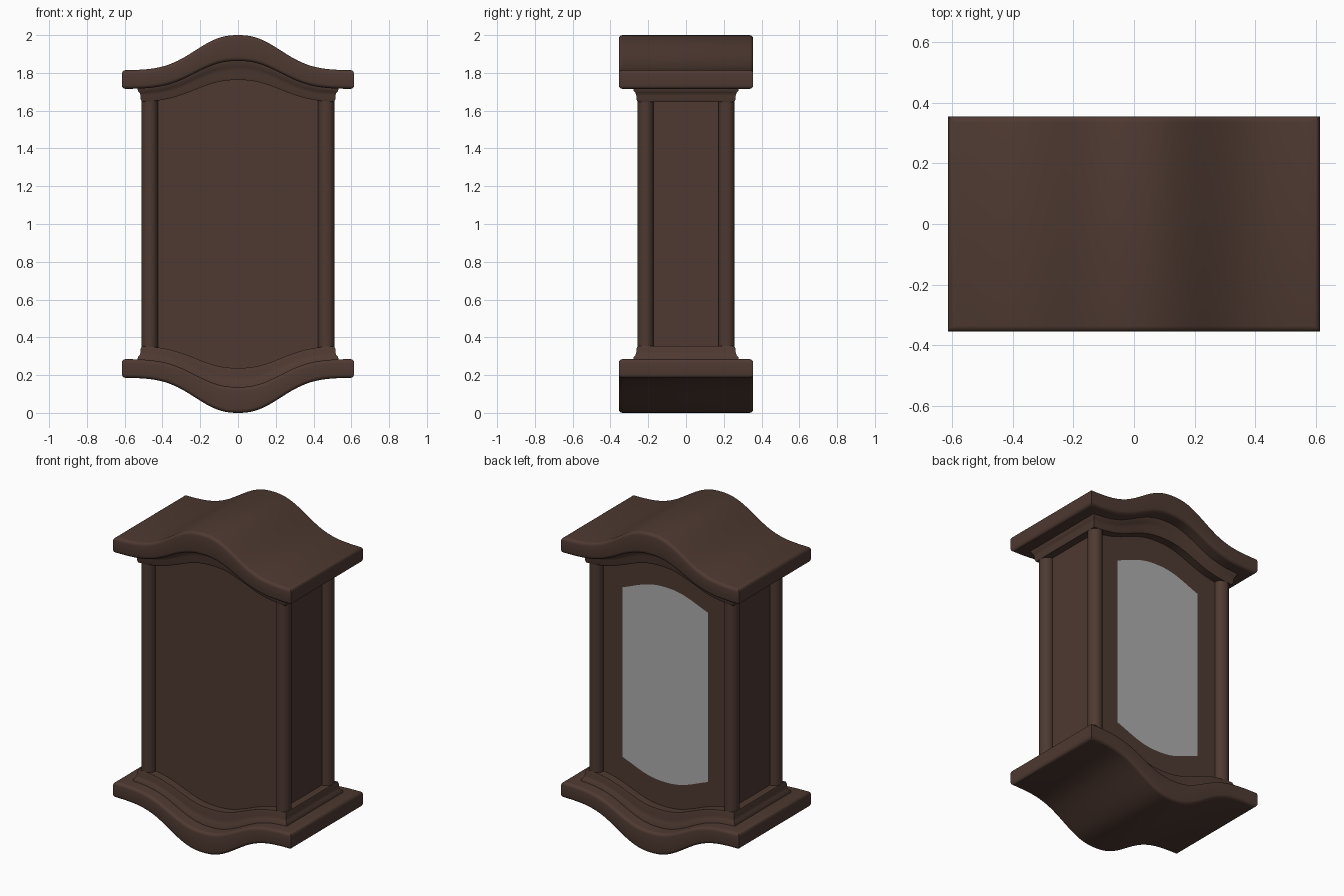
import bpy, bmesh, math

if "Cube" in bpy.data.objects:
    bpy.data.objects.remove(bpy.data.objects["Cube"])


def material(name, colour):
    m = bpy.data.materials.new(name)
    m.use_nodes = True
    m.diffuse_color = (*colour, 1)
    m.node_tree.nodes["Principled BSDF"].inputs["Base Color"].default_value = (*colour, 1)
    return m


WOOD = material("dark_wood", (0.076, 0.041, 0.031))
GLASS = material("grey_glass", (0.42, 0.42, 0.42))
HALF = 28  # segments on each side of the centre line


def finish(bm, name, materials):
    bmesh.ops.recalc_face_normals(bm, faces=bm.faces)
    mesh = bpy.data.meshes.new(name)
    bm.to_mesh(mesh)
    bm.free()
    for m in materials:
        mesh.materials.append(m)
    obj = bpy.data.objects.new(name, mesh)
    bpy.context.collection.objects.link(obj)
    bpy.ops.object.select_all(action="DESELECT")
    obj.select_set(True)
    bpy.context.view_layer.objects.active = obj
    bpy.ops.object.shade_smooth_by_angle(angle=math.radians(40))
    return obj


def bump(x):
    """Bell-shaped arch, one at the centre and zero at the ends."""
    return math.exp(-abs(x / 0.285) ** 2.4)


def arched_stack(name, levels, flip=False, window=None):
    """Stack rectangular rings (half x, half y, end z, centre z) bent along the arch."""
    bm = bmesh.new()
    rings = []
    for hx, hy, z_end, z_mid in levels:
        ring = []
        for side in (-1, 1):
            row = []
            for i in range(-HALF, HALF + 1):
                x = hx * i / HALF
                z = z_end + (z_mid - z_end) * bump(x)
                row.append(bm.verts.new((x, side * hy, 2 - z if flip else z)))
            ring.append(row)
        rings.append(ring)
    for n, (a, b) in enumerate(zip(rings, rings[1:])):
        for side in (0, 1):
            for i in range(2 * HALF):
                f = bm.faces.new((a[side][i], a[side][i + 1], b[side][i + 1], b[side][i]))
                # glazed opening in the back face
                if window and side == 1 and n == 1 and abs(i + 0.5 - HALF) < window:
                    f.material_index = 1
        for end in (0, -1):
            bm.faces.new((a[0][end], a[1][end], b[1][end], b[0][end]))
    for ring in (rings[0], rings[-1]):
        for i in range(2 * HALF):
            bm.faces.new((ring[0][i], ring[0][i + 1], ring[1][i + 1], ring[1][i]))
    return finish(bm, name, [WOOD, GLASS] if window else [WOOD])


# Slab with rounded rims, and the cove moulding beneath it
R = 0.02
rim = [(R * (1 - math.sin(a)), R * (1 - math.cos(a)))
       for a in (math.pi / 2 * k / 4 for k in range(5))]
slab = [(0.615 - d, 0.356 - d, 1.814 - h, 2.0 - h) for d, h in rim]
slab += [(0.615 - d, 0.356 - d, 1.715 + h, 1.863 + h) for d, h in reversed(rim)]

cove = [(0.532, 0.279, 0), (0.53, 0.277, 0.015), (0.521, 0.268, 0.025),
        (0.516, 0.263, 0.04), (0.515, 0.262, 0.06), (0.51, 0.257, 0.073)]
moulding = [(hx, hy, 1.718 - t, 1.866 - 1.42 * t) for hx, hy, t in cove]

for place, flip in (("top", False), ("bottom", True)):
    arched_stack(place + "_slab", slab, flip)
    arched_stack(place + "_moulding", moulding, flip)

# Cabinet body with an arched window in the back
BX, BY = 0.46, 0.207
arched_stack("cabinet_body", [(BX, BY, 0.32, 0.18), (BX, BY, 0.51, 0.39),
                              (BX, BY, 1.49, 1.61), (BX, BY, 1.68, 1.82)], window=18)

# Round corner columns
for sx, x_name in ((-1, "right"), (1, "left")):
    for sy, y_name in ((-1, "front"), (1, "back")):
        bm = bmesh.new()
        bmesh.ops.create_cone(bm, cap_ends=True, segments=24, radius1=0.043,
                              radius2=0.043, depth=1.36)
        bmesh.ops.translate(bm, verts=bm.verts, vec=(sx * 0.467, sy * 0.214, 1))
        finish(bm, f"{y_name}_{x_name}_column", [WOOD])
